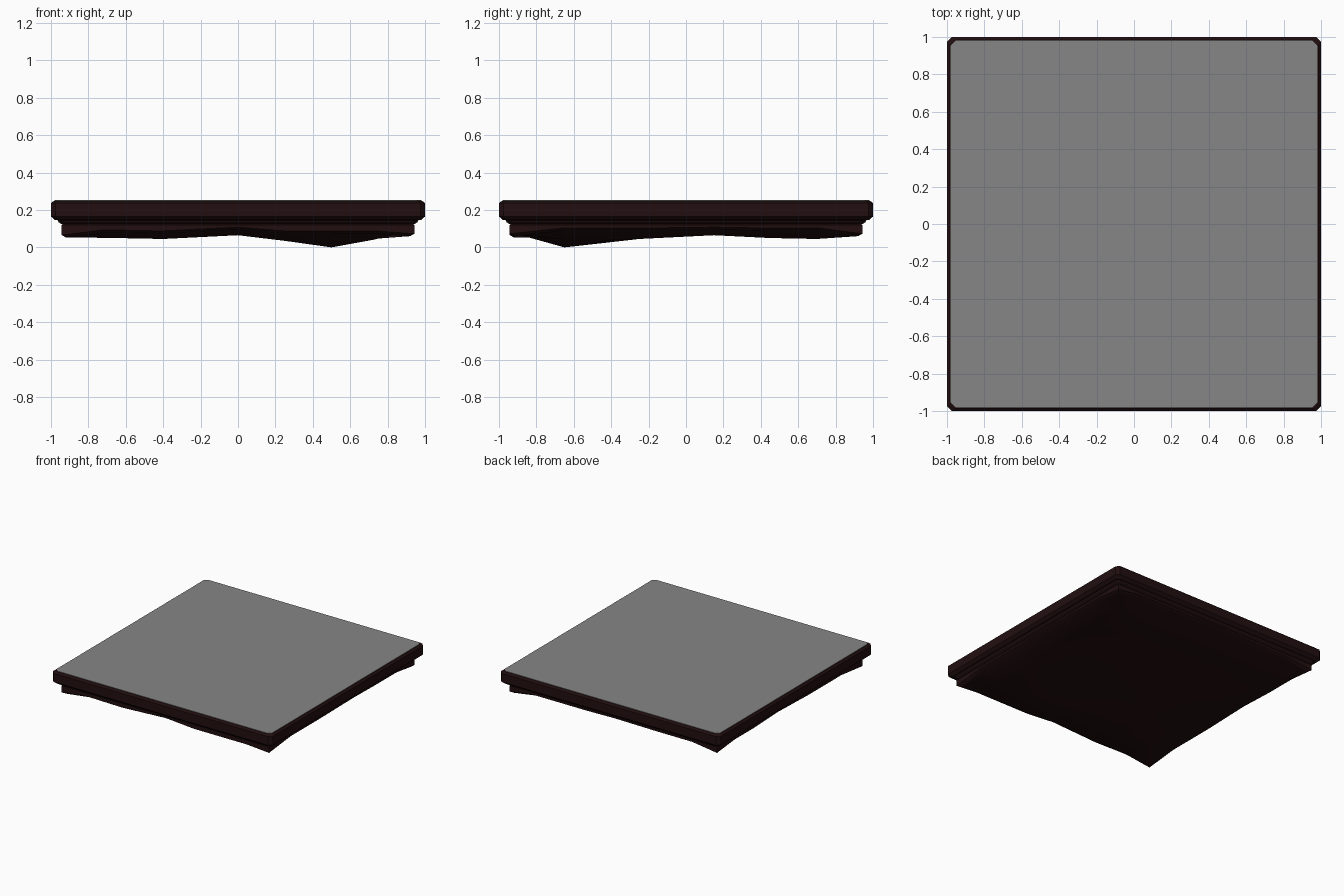
import bpy
import bmesh

cube = bpy.data.objects.get("Cube")
if cube:
    bpy.data.objects.remove(cube)


def material(name, rgb):
    m = bpy.data.materials.new(name)
    m.use_nodes = True
    m.diffuse_color = (*rgb, 1)
    bsdf = m.node_tree.nodes["Principled BSDF"]
    bsdf.inputs["Base Color"].default_value = (*rgb, 1)
    bsdf.inputs["Roughness"].default_value = 0.8
    return m


maroon = material("dark maroon", (0.016, 0.0045, 0.005))
grey = material("mid grey", (0.24, 0.24, 0.24))


def finish(bm, name, mat, smooth=False):
    bmesh.ops.recalc_face_normals(bm, faces=bm.faces)
    mesh = bpy.data.meshes.new(name)
    bm.to_mesh(mesh)
    bm.free()
    mesh.materials.append(mat)
    ob = bpy.data.objects.new(name, mesh)
    bpy.context.collection.objects.link(ob)
    if smooth:
        bpy.ops.object.select_all(action="DESELECT")
        ob.select_set(True)
        bpy.context.view_layer.objects.active = ob
        bpy.ops.object.shade_smooth_by_angle(angle=0.5)
    return ob


def square_loft(name, rings, mat, cut=0.025):
    """Stack of squares with clipped corners, capped at both ends."""
    bm = bmesh.new()
    loops = []
    for h, z in rings:
        c = h - cut
        pts = [(c, -h), (h, -c), (h, c), (c, h), (-c, h), (-h, c), (-h, -c), (-c, -h)]
        loops.append([bm.verts.new((x, y, z)) for x, y in pts])
    for a, b in zip(loops, loops[1:]):
        for i in range(8):
            j = (i + 1) % 8
            bm.faces.new((a[i], a[j], b[j], b[i]))
    bm.faces.new(loops[0])
    bm.faces.new(loops[-1])
    return finish(bm, name, mat)


# Bevelled slab with a stepped moulding below
square_loft("slab", [(0.945, 0.125), (0.96, 0.135), (0.965, 0.145), (0.98, 0.147),
                     (1.0, 0.165), (1.0, 0.236), (0.985, 0.249)], maroon)

# Thin grey top plate
square_loft("top_plate", [(0.98, 0.246), (0.98, 0.252)], grey)

# Uneven underside: depth outlines across the width and across the length
across = [(-0.92, 0.053), (-0.7, 0.051), (-0.4, 0.045), (0, 0.065),
          (0.25, 0.035), (0.5, 0.0), (0.72, 0.04), (0.92, 0.06)]
along = [(-0.92, 0.045), (-0.65, 0.0), (-0.4, 0.028), (-0.25, 0.045),
         (0.15, 0.065), (0.45, 0.05), (0.7, 0.045), (0.92, 0.06)]
last = len(across) - 1

bm = bmesh.new()
grid = []
for i, (x, dx) in enumerate(across):
    column = []
    for j, (y, dy) in enumerate(along):
        z = max(dx, dy)
        if (i in (0, last)) != (j in (0, last)):
            z += 0.03
        column.append(bm.verts.new((x, y, z)))
    grid.append(column)
for i in range(last):
    for j in range(last):
        bm.faces.new((grid[i][j], grid[i][j + 1], grid[i + 1][j + 1], grid[i + 1][j]))

# Rounded side wall of the underside
edge = [e for e in bm.edges if e.is_boundary]
for scale, height in ((1.025, None), (1.025, 0.12), (1.0, 0.14)):
    new = bmesh.ops.extrude_edge_only(bm, edges=edge)["geom"]
    edge = [g for g in new if isinstance(g, bmesh.types.BMEdge)]
    for v in (g for g in new if isinstance(g, bmesh.types.BMVert)):
        grow = scale if height is None else (1 if height == 0.12 else 1 / 1.025)
        v.co.x *= grow
        v.co.y *= grow
        v.co.z = v.co.z + 0.013 if height is None else height
    edge = [e for e in edge if e.is_boundary]
bmesh.ops.holes_fill(bm, edges=edge, sides=0)
finish(bm, "underside", maroon, smooth=True)
